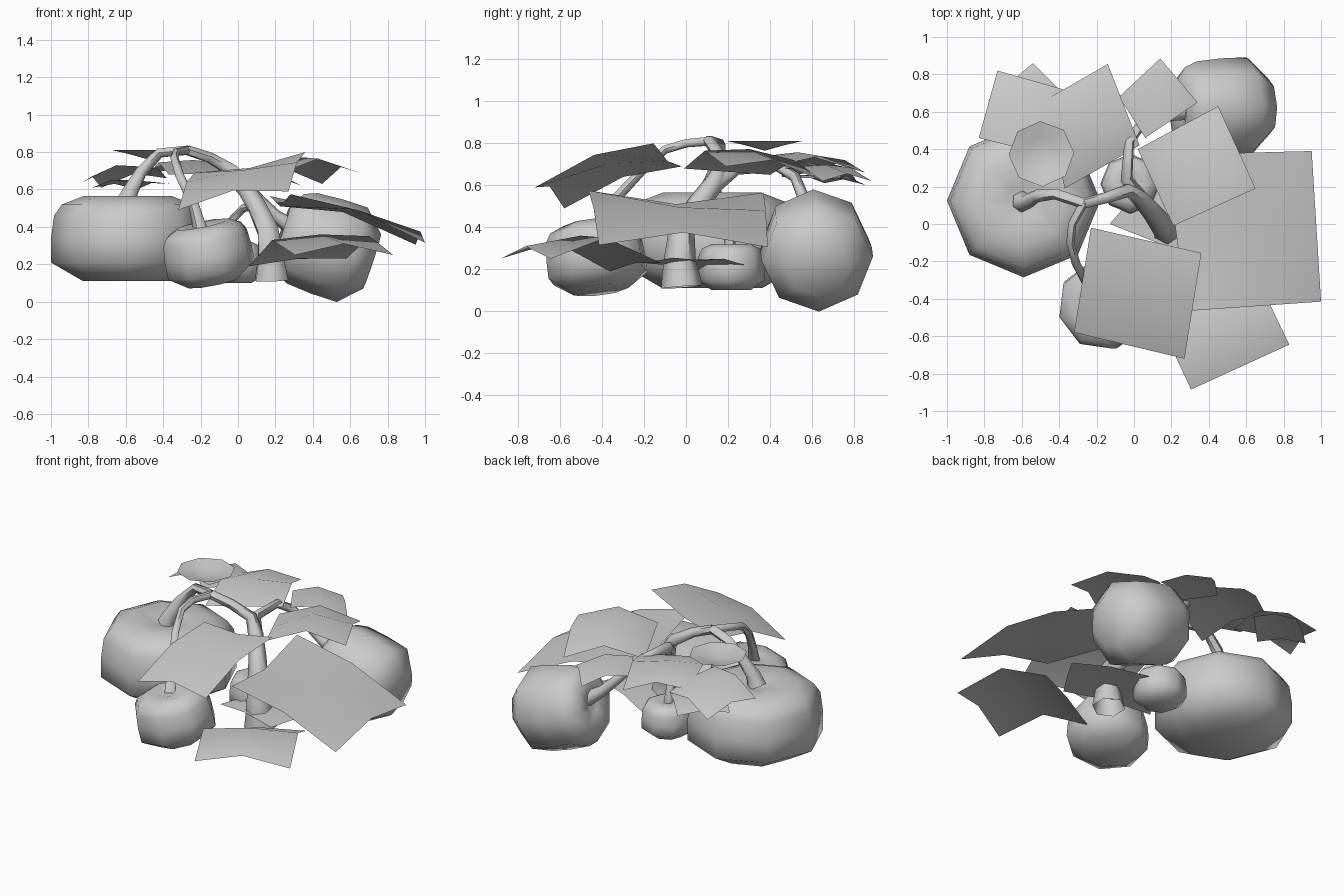
import bpy, bmesh, math
from mathutils import Vector

cube = bpy.data.objects.get("Cube")
if cube:
    bpy.data.objects.remove(cube, do_unlink=True)

grey = bpy.data.materials.new("plain grey")
grey.use_nodes = True
GREY = (0.6, 0.6, 0.6, 1.0)
grey.diffuse_color = GREY
grey.node_tree.nodes["Principled BSDF"].inputs["Base Color"].default_value = GREY


def smooth(obj):
    """Smooth shading that keeps sharp edges."""
    bpy.ops.object.select_all(action='DESELECT')
    obj.select_set(True)
    bpy.context.view_layer.objects.active = obj
    bpy.ops.object.shade_smooth_by_angle(angle=math.radians(60))


def finish(name, bm):
    """Turn a bmesh into a smooth-shaded object."""
    mesh = bpy.data.meshes.new(name)
    bm.to_mesh(mesh)
    bm.free()
    mesh.materials.append(grey)
    obj = bpy.data.objects.new(name, mesh)
    bpy.context.collection.objects.link(obj)
    smooth(obj)


# Blocky gourd profile: (radius, height) from -0.5 to 0.5
PROFILE = [(0.58, -0.50), (1.0, -0.28), (1.0, 0.0), (0.96, 0.27), (0.86, 0.40), (0.58, 0.50), (0.22, 0.45)]


def gourd(name, centre, radius, height, axis=(0, 0, 1), sides=8, turn=0.0):
    """Lathe the profile around an axis through the centre."""
    rot = Vector((0, 0, 1)).rotation_difference(Vector(axis))
    bm = bmesh.new()
    rings = []
    for r, h in PROFILE:
        ring = []
        for i in range(sides):
            a = 2 * math.pi * i / sides + math.radians(turn)
            p = Vector((math.cos(a) * r * radius, math.sin(a) * r * radius, h * height))
            ring.append(bm.verts.new(rot @ p + Vector(centre)))
        rings.append(ring)
    for low, high in zip(rings, rings[1:]):
        for i in range(sides):
            j = (i + 1) % sides
            bm.faces.new((low[i], low[j], high[j], high[i]))
    bm.faces.new(rings[0][::-1])
    # Dimpled crown
    tip = bm.verts.new(rot @ Vector((0, 0, 0.40 * height)) + Vector(centre))
    for i in range(sides):
        bm.faces.new((rings[-1][i], rings[-1][(i + 1) % sides], tip))
    finish(name, bm)


gourd("large_gourd", (-0.59, 0.125, 0.337), 0.41, 0.455)
gourd("back_gourd", (0.475, 0.62, 0.295), 0.266, 0.51, axis=(-0.94, -0.04, 0.31))
gourd("front_gourd", (-0.16, -0.43, 0.258), 0.245, 0.32, axis=(-0.2, -0.12, 1), turn=15)
gourd("small_gourd", (-0.02, 0.215, 0.21), 0.16, 0.22)


def stem(name, points):
    """Tapered tube along points given as (x, y, z, radius)."""
    curve = bpy.data.curves.new(name, 'CURVE')
    curve.dimensions = '3D'
    curve.bevel_depth = 1.0
    curve.bevel_resolution = 1
    spline = curve.splines.new('POLY')
    spline.points.add(len(points) - 1)
    for p, (x, y, z, r) in zip(spline.points, points):
        p.co = (x, y, z, 1)
        p.radius = r
    curve.materials.append(grey)
    obj = bpy.data.objects.new(name, curve)
    bpy.context.collection.objects.link(obj)
    bpy.ops.object.select_all(action='DESELECT')
    obj.select_set(True)
    bpy.context.view_layer.objects.active = obj
    bpy.ops.object.convert(target='MESH')
    smooth(bpy.context.view_layer.objects.active)


stem("main_stem", [(0.18, -0.02, 0.115, 0.10), (0.175, -0.03, 0.24, 0.077), (0.16, -0.02, 0.38, 0.064),
                   (0.10, 0.06, 0.51, 0.054), (0.03, 0.14, 0.62, 0.046), (-0.03, 0.18, 0.70, 0.036),
                   (-0.15, 0.14, 0.77, 0.03), (-0.27, 0.11, 0.81, 0.028)])
stem("large_gourd_stem", [(-0.27, 0.11, 0.81, 0.028), (-0.42, 0.16, 0.795, 0.029), (-0.52, 0.15, 0.69, 0.035),
                          (-0.57, 0.12, 0.60, 0.045), (-0.60, 0.12, 0.53, 0.058)])
stem("front_gourd_stem", [(-0.27, 0.11, 0.81, 0.024), (-0.33, 0.0, 0.80, 0.022), (-0.34, -0.10, 0.77, 0.022),
                          (-0.31, -0.21, 0.67, 0.024), (-0.24, -0.34, 0.53, 0.027), (-0.20, -0.42, 0.38, 0.038)])
stem("back_gourd_stem", [(0.03, 0.14, 0.61, 0.044), (-0.04, 0.24, 0.68, 0.033), (-0.025, 0.44, 0.69, 0.027),
                         (0.03, 0.52, 0.64, 0.027), (0.12, 0.56, 0.54, 0.029), (0.20, 0.58, 0.46, 0.033),
                         (0.30, 0.60, 0.39, 0.048)])
stem("small_gourd_stem", [(0.10, 0.06, 0.51, 0.03), (0.03, 0.14, 0.50, 0.022), (-0.03, 0.20, 0.44, 0.022),
                          (-0.02, 0.21, 0.29, 0.03)])


def leaf(name, inner_a, inner_b, outer_b, outer_a, inner=-0.03, side=0.05, middle=0.06, outer=0.055):
    """Arched two-by-two sheet with its edge midpoints and middle lifted."""
    ia, ib, ob, oa = (Vector(c) for c in (inner_a, inner_b, outer_b, outer_a))
    lift = [[0.0, inner, 0.0], [side, middle, side], [0.0, outer, 0.0]]
    bm = bmesh.new()
    grid = []
    for r in range(3):
        left, right = ia.lerp(oa, r / 2), ib.lerp(ob, r / 2)
        row = []
        for c in range(3):
            p = left.lerp(right, c / 2)
            p.z += lift[r][c]
            row.append(bm.verts.new(p))
        grid.append(row)
    for r in range(2):
        for c in range(2):
            f = bm.faces.new((grid[r][c], grid[r][c + 1], grid[r + 1][c + 1], grid[r + 1][c]))
            f.normal_update()
            if f.normal.z < 0:
                f.normal_flip()
    finish(name, bm)


leaf("front_leaf", (-0.23, -0.02, 0.69), (0.36, -0.155, 0.80), (0.27, -0.72, 0.59), (-0.32, -0.58, 0.49))
leaf("large_side_leaf", (0.28, -0.465, 0.575), (0.17, 0.37, 0.565), (0.95, 0.39, 0.305), (1.0, -0.415, 0.315),
     inner=-0.06, side=0.045, middle=0.055, outer=0.065)
leaf("low_front_leaf", (0.06, -0.36, 0.19), (0.58, -0.12, 0.23), (0.83, -0.645, 0.25), (0.305, -0.885, 0.25),
     inner=0.02, side=0.11, middle=0.13, outer=0.06)
leaf("low_stem_leaf", (-0.13, 0.0, 0.17), (0.11, 0.28, 0.22), (0.55, 0.08, 0.24), (0.38, -0.20, 0.23),
     inner=0.01, side=0.02, middle=0.03, outer=0.02)
leaf("upper_side_leaf", (0.21, -0.01, 0.68), (0.02, 0.40, 0.65), (0.45, 0.63, 0.63), (0.65, 0.19, 0.69),
     inner=0.0, side=0.08, middle=0.11, outer=0.06)
leaf("small_back_leaf", (0.06, 0.46, 0.68), (-0.08, 0.68, 0.67), (0.14, 0.885, 0.62), (0.34, 0.65, 0.62),
     inner=0.0, side=0.04, middle=0.05, outer=0.035)
leaf("back_leaf", (-0.37, 0.19, 0.68), (0.03, 0.42, 0.69), (-0.14, 0.855, 0.66), (-0.48, 0.66, 0.68),
     inner=0.0, side=0.065, middle=0.08, outer=0.05)
leaf("back_corner_leaf", (-0.47, 0.37, 0.72), (-0.38, 0.72, 0.66), (-0.73, 0.82, 0.61), (-0.83, 0.46, 0.64),
     inner=0.02, side=0.05, middle=0.065, outer=0.045)
leaf("under_corner_leaf", (-0.58, 0.45, 0.64), (-0.36, 0.68, 0.63), (-0.54, 0.86, 0.60), (-0.78, 0.66, 0.61),
     inner=0.0, side=0.025, middle=0.03, outer=0.025)

# Shallow eight-sided blossom cup
bm = bmesh.new()
rings = []
for r, z in ((0.175, 0.81), (0.09, 0.79)):
    rings.append([bm.verts.new((-0.495 + r * math.cos(math.radians(45 * i + 2)),
                                0.375 + r * math.sin(math.radians(45 * i + 2)), z)) for i in range(8)])
heart = bm.verts.new((-0.495, 0.375, 0.765))
for i in range(8):
    j = (i + 1) % 8
    bm.faces.new((rings[1][i], rings[1][j], rings[0][j], rings[0][i]))
    bm.faces.new((heart, rings[1][j], rings[1][i]))
bmesh.ops.recalc_face_normals(bm, faces=bm.faces)
if sum(f.normal.z for f in bm.faces) < 0:
    bmesh.ops.reverse_faces(bm, faces=bm.faces)
finish("blossom", bm)
